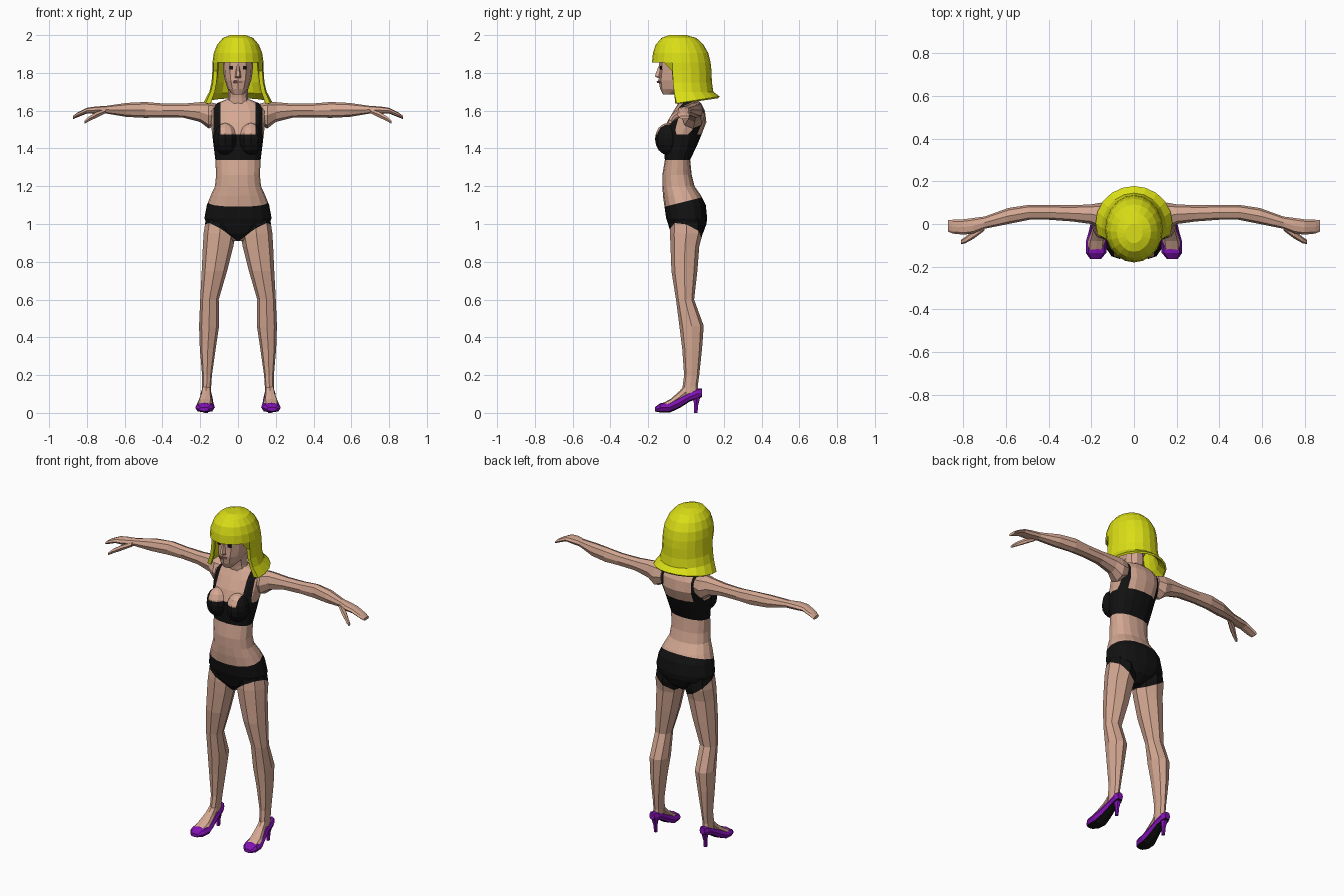
import bpy, bmesh, math
from mathutils import Vector
from mathutils.bvhtree import BVHTree


def colour(name, r, g, b):
    m = bpy.data.materials.new(name)
    m.diffuse_color = (r, g, b, 1)
    return m


SKIN = colour("skin", 0.66, 0.39, 0.29)
BLACK = colour("black", 0.006, 0.006, 0.006)
HAIR = colour("yellow_hair", 0.70, 0.73, 0.008)
PURPLE = colour("purple", 0.22, 0.006, 0.45)
LIPS = colour("lips", 0.36, 0.15, 0.13)


def finish(bm, name, mats, rule=None, mirror=False):
    """Turn a bmesh into an object, colouring faces by a rule."""
    if rule:
        for f in bm.faces:
            f.normal_update()
            f.material_index = rule(f)
    me = bpy.data.meshes.new(name)
    bm.to_mesh(me)
    bm.free()
    ob = bpy.data.objects.new(name, me)
    bpy.context.collection.objects.link(ob)
    for m in mats:
        me.materials.append(m)
    if mirror:
        ob.modifiers.new("Mirror", 'MIRROR').use_mirror_merge = False
    return ob


def loft(rings, n, axis, p=0.88):
    """Skin rings (a0, a1, b0, b1, position) along an axis, capped."""
    bm = bmesh.new()
    loops = []
    for a0, a1, b0, b1, t in rings:
        loop = []
        for i in range(n):
            ang = 2 * math.pi * i / n
            c, s = math.cos(ang), math.sin(ang)
            c, s = (math.copysign(abs(v) ** p, v) for v in (c, s))
            a = (a0 + a1) / 2 + c * (a1 - a0) / 2
            b = (b0 + b1) / 2 + s * (b1 - b0) / 2
            co = {'x': (t, a, b), 'y': (a, t, b), 'z': (a, b, t)}[axis]
            loop.append(bm.verts.new(co))
        loops.append(loop)
    for u, v in zip(loops, loops[1:]):
        for i in range(n):
            j = (i + 1) % n
            bm.faces.new((u[i], u[j], v[j], v[i]))
    bm.faces.new(loops[0])
    bm.faces.new(loops[-1])
    bmesh.ops.recalc_face_normals(bm, faces=bm.faces)
    return bm


def cut(bm, planes):
    for co, no in planes:
        bmesh.ops.bisect_plane(bm, geom=bm.verts[:] + bm.edges[:] + bm.faces[:],
                               dist=1e-5, plane_co=co, plane_no=no)


# Garment borders: briefs waist and leg lines, bra band, neckline and straps
BRIEFS = [((0, 0, 1.12), (0, -0.25, 1)),
          ((0, 0, 0.89), (-0.62, 0.35, 1)), ((0, 0, 0.89), (0.62, 0.35, 1))]
BRA = [((0, 0, 1.34), (0, 0, 1)), ((0, 0, 1.475), (0, 0, 1))]
STRAPS = [((x, 0, 0), (1, 0, 0)) for x in (-0.13, -0.093, 0.093, 0.13)]


def outfit(f):
    c = f.calc_center_median()
    x, y, z = abs(c.x), c.y, c.z
    briefs = 0.89 + 0.62 * x - 0.35 * y < z < 1.12 + 0.25 * y
    band = 1.34 < z < 1.475
    strap = 0.093 < x < 0.13 and 1.4 < z < 1.66
    return 1 if briefs or band or strap else 0


# Torso
torso = [(0.03, -0.05, 0.04, 0.91), (0.10, -0.08, 0.09, 0.95),
         (0.165, -0.095, 0.108, 1.0), (0.178, -0.105, 0.112, 1.03),
         (0.165, -0.115, 0.105, 1.10), (0.145, -0.122, 0.08, 1.15),
         (0.122, -0.125, 0.045, 1.20), (0.116, -0.125, 0.03, 1.26),
         (0.12, -0.112, 0.022, 1.34), (0.13, -0.12, 0.06, 1.42),
         (0.137, -0.122, 0.085, 1.48), (0.145, -0.10, 0.108, 1.54),
         (0.148, -0.065, 0.10, 1.60), (0.11, -0.04, 0.08, 1.64),
         (0.06, -0.03, 0.06, 1.66)]
bm = loft([(-w, w, a, b, z) for w, a, b, z in torso], 16, 'z')
cut(bm, BRIEFS + BRA + STRAPS)
finish(bm, "torso", [SKIN, BLACK], outfit)

# Breasts
bm = bmesh.new()
bmesh.ops.create_uvsphere(bm, u_segments=10, v_segments=8, radius=1)
bmesh.ops.scale(bm, vec=(0.064, 0.068, 0.085), verts=bm.verts)
bmesh.ops.translate(bm, vec=(0.068, -0.096, 1.45), verts=bm.verts)
cut(bm, BRA + STRAPS)
finish(bm, "breasts", [SKIN, BLACK], outfit, True)

# Legs
bm = loft([(0.01, 0.17, -0.08, 0.085, 1.03), (0.012, 0.182, -0.085, 0.088, 0.95),
           (0.025, 0.186, -0.082, 0.07, 0.88), (0.058, 0.192, -0.077, 0.06, 0.75),
           (0.102, 0.20, -0.053, 0.043, 0.60), (0.10, 0.206, -0.035, 0.094, 0.46),
           (0.118, 0.202, -0.02, 0.085, 0.34), (0.138, 0.19, -0.01, 0.07, 0.20),
           (0.142, 0.19, -0.018, 0.062, 0.14), (0.145, 0.192, -0.02, 0.07, 0.08)],
          8, 'z')
cut(bm, BRIEFS)
finish(bm, "legs", [SKIN, BLACK], outfit, True)

# Feet, shoes with black soles, and heels
bm = loft([(0.14, 0.218, 0.025, 0.05, -0.125), (0.135, 0.215, 0.03, 0.075, -0.08),
           (0.14, 0.20, 0.05, 0.115, -0.035), (0.143, 0.192, 0.07, 0.155, 0.0)], 8, 'y')
finish(bm, "feet", [SKIN], None, True)
bm = loft([(0.155, 0.205, 0.008, 0.03, -0.165), (0.13, 0.226, 0.002, 0.052, -0.135),
           (0.123, 0.226, 0.002, 0.058, -0.085), (0.13, 0.212, 0.025, 0.082, -0.035),
           (0.136, 0.20, 0.06, 0.11, 0.02), (0.14, 0.198, 0.075, 0.13, 0.065),
           (0.152, 0.188, 0.085, 0.13, 0.086)], 8, 'y', 0.8)
finish(bm, "shoes", [PURPLE, BLACK], lambda f: int(f.normal.z < -0.6), True)
bm = loft([(0.158, 0.178, 0.04, 0.062, 0.0), (0.157, 0.179, 0.042, 0.066, 0.04),
           (0.145, 0.193, 0.03, 0.083, 0.10)], 6, 'z')
finish(bm, "heels", [PURPLE], None, True)

# Arms with hands, and thumbs
bm = loft([(-0.01, 0.09, 1.53, 1.635, 0.11), (-0.025, 0.10, 1.505, 1.648, 0.155),
           (0.0, 0.092, 1.54, 1.645, 0.20), (0.012, 0.088, 1.563, 1.637, 0.29),
           (0.02, 0.088, 1.565, 1.638, 0.40), (0.02, 0.09, 1.562, 1.646, 0.49),
           (0.0, 0.075, 1.567, 1.641, 0.59), (-0.022, 0.035, 1.585, 1.625, 0.70),
           (-0.045, 0.028, 1.583, 1.622, 0.755), (-0.05, 0.022, 1.585, 1.615, 0.80),
           (-0.045, 0.02, 1.565, 1.59, 0.85), (-0.035, 0.018, 1.555, 1.573, 0.873)], 8, 'x')
finish(bm, "arms", [SKIN], None, True)
bm = loft([(-0.03, 0.0, 1.585, 1.612, 0.70), (-0.068, -0.025, 1.56, 1.595, 0.75),
           (-0.09, -0.06, 1.542, 1.57, 0.79), (-0.095, -0.075, 1.53, 1.548, 0.812)], 6, 'x')
finish(bm, "thumbs", [SKIN], None, True)

# Neck
bm = loft([(-0.065, 0.065, -0.04, 0.065, 1.62), (-0.052, 0.052, -0.045, 0.05, 1.67),
           (-0.052, 0.052, -0.06, 0.05, 1.76)], 10, 'z')
finish(bm, "neck", [SKIN])

# Head
head = [(0.028, -0.122, -0.065, 1.685), (0.054, -0.137, 0.02, 1.715),
        (0.07, -0.145, 0.07, 1.76), (0.077, -0.142, 0.09, 1.80),
        (0.08, -0.142, 0.10, 1.85), (0.08, -0.13, 0.09, 1.92),
        (0.045, -0.09, 0.05, 1.965)]
bm = loft([(-w, w, a, b, z) for w, a, b, z in head], 12, 'z')
face = BVHTree.FromBMesh(bm)
finish(bm, "head", [SKIN])

# Nose wedge
bm = loft([(-0.017, 0.017, -0.15, -0.12, 1.772), (-0.016, 0.016, -0.168, -0.12, 1.782),
           (-0.008, 0.008, -0.148, -0.12, 1.835)], 6, 'z')
finish(bm, "nose", [SKIN])


def face_plate(name, x, z, w, h, mat):
    """Thin plate laid on the face surface."""
    hit, normal, _, _ = face.ray_cast(Vector((x, -1, z)), Vector((0, 1, 0)))
    bm = bmesh.new()
    bmesh.ops.create_cube(bm, size=1)
    bmesh.ops.scale(bm, vec=(w, h, 0.008), verts=bm.verts)
    turn = normal.to_track_quat('Z', 'Y').to_matrix()
    bmesh.ops.rotate(bm, matrix=turn, verts=bm.verts)
    bmesh.ops.translate(bm, vec=hit, verts=bm.verts)
    finish(bm, name, [mat])


for side, sx in (("left", 1), ("right", -1)):
    face_plate(side + "_eye", sx * 0.035, 1.828, 0.02, 0.018, BLACK)
face_plate("mouth", 0, 1.752, 0.045, 0.012, LIPS)

# Hair: a dome with a fringe, open at the face, flaring at the bottom
N = 20
rows = [(0.04, -0.09, 0.0, 2.0), (0.08, -0.13, 0.055, 1.985), (0.11, -0.16, 0.092, 1.95),
        (0.128, -0.175, 0.118, 1.905), (0.135, -0.18, 0.13, 1.855),
        (0.136, -0.18, 0.135, 1.81), (0.14, -0.18, 0.137, 1.75),
        (0.152, -0.18, 0.145, 1.70), (0.18, -0.17, 0.178, 1.655)]
bm = bmesh.new()
grid = []
for r, (w, y0, y1, z) in enumerate(rows):
    ring = []
    for i in range(N):
        t = 2 * math.pi * i / N
        x, y = w * math.sin(t), (y0 + y1) / 2 - math.cos(t) * (y1 - y0) / 2
        if r > 4:
            y = max(y, -0.075 + 0.006 * (r - 5))
        drop = (y - 0.05) * 0.16 if r == len(rows) - 1 else 0
        ring.append(bm.verts.new((x, y, z + drop)))
    grid.append(ring)
bm.faces.new(grid[0])
for r in range(len(rows) - 1):
    for i in range(N):
        if r >= 4 and (i < 3 or i >= N - 3):
            continue
        j = (i + 1) % N
        bm.faces.new((grid[r + 1][i], grid[r + 1][j], grid[r][j], grid[r][i]))
bmesh.ops.delete(bm, geom=[v for v in bm.verts if not v.link_faces], context='VERTS')
hair = finish(bm, "hair", [HAIR])
shell = hair.modifiers.new("Thickness", 'SOLIDIFY')
shell.thickness = 0.012
shell.offset = -1
